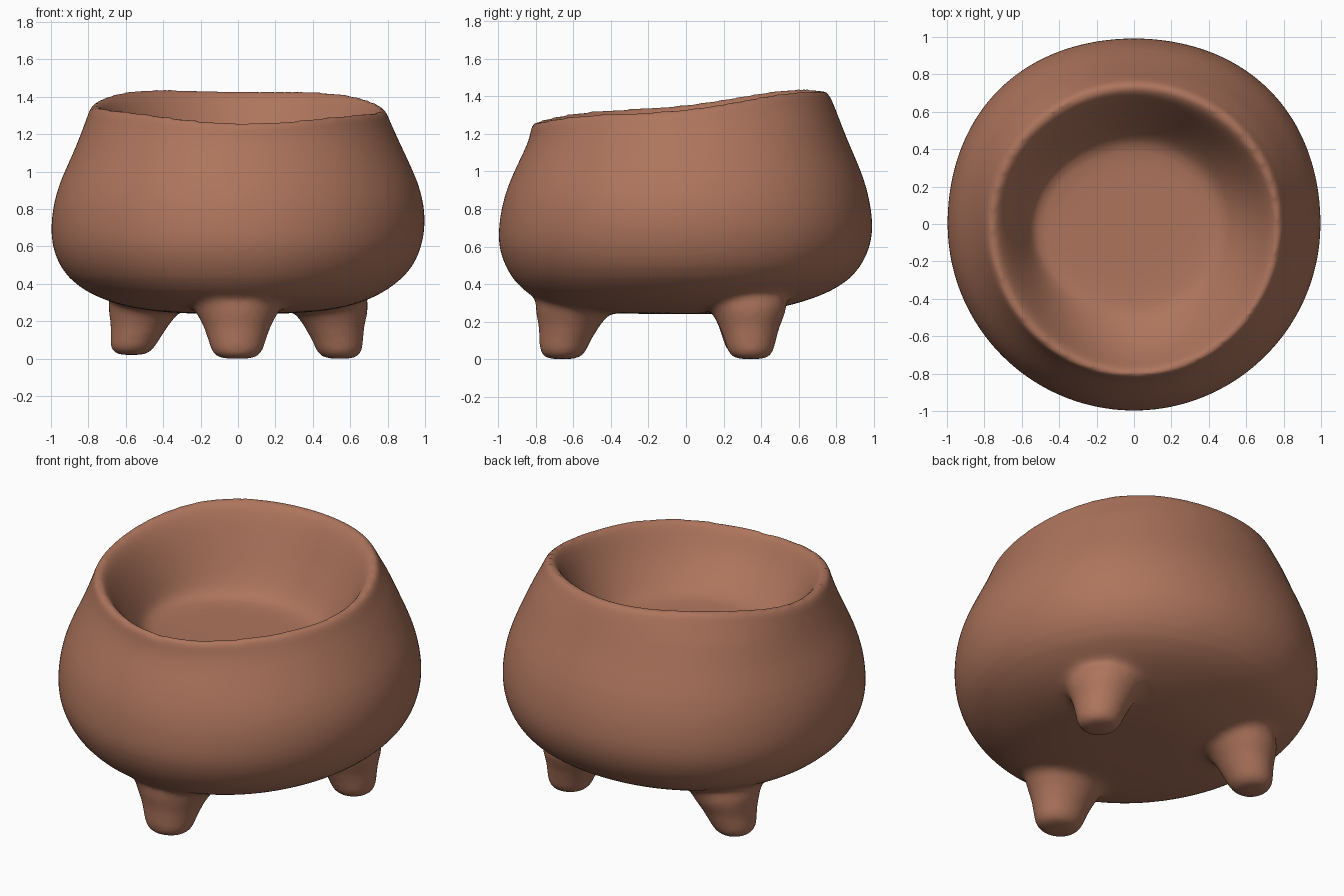
import bpy, bmesh, math

if "Cube" in bpy.data.objects:
    bpy.data.objects.remove(bpy.data.objects["Cube"])

clay = bpy.data.materials.new("terracotta clay")
clay.diffuse_color = (0.42, 0.176, 0.108, 1)
clay.use_nodes = True
clay.node_tree.nodes["Principled BSDF"].inputs["Base Color"].default_value = clay.diffuse_color


def loft(name, rings, segs, levels):
    """Skin rings of points and close both ends with a centre fan."""
    bm = bmesh.new()
    loops = [[bm.verts.new(p) for p in ring] for ring in rings]
    for a, b in zip(loops, loops[1:]):
        for i in range(segs):
            j = (i + 1) % segs
            bm.faces.new((a[i], a[j], b[j], b[i]))
    for loop, flip in ((loops[0], True), (loops[-1], False)):
        c = [sum(v.co[k] for v in loop) / segs for k in range(3)]
        centre = bm.verts.new(c)
        for i in range(segs):
            tri = (loop[i], loop[(i + 1) % segs], centre)
            bm.faces.new(tri[::-1] if flip else tri)
    bmesh.ops.recalc_face_normals(bm, faces=bm.faces)
    me = bpy.data.meshes.new(name)
    bm.to_mesh(me)
    bm.free()
    ob = bpy.data.objects.new(name, me)
    bpy.context.collection.objects.link(ob)
    sub = ob.modifiers.new("smooth", 'SUBSURF')
    sub.levels = sub.render_levels = levels
    return ob


def body_ring(z, right, left, front, back, tilt, segs=64):
    """Lopsided oval made of four quarter ellipses, wavy and higher at the back."""
    pts = []
    for i in range(segs):
        a = 2 * math.pi * i / segs
        c, s = math.cos(a), math.sin(a)
        wave = 0.084 * s - 0.012 * c + 0.022 * math.sin(2 * a) ** 2 - 0.004
        # the back corners of the belly are a little fuller
        full = 1 + (0.025 * math.sin(2 * a) ** 2 if s > 0 and right > 0.83 else 0)
        pts.append((c * full * (right if c > 0 else left),
                    s * full * (back if s > 0 else front), z + tilt * wave))
    return pts


# Pot body: outside from the base up, over the lip, down to the inner floor
profile = [
    # z, right, left, front, back, tilt
    (0.24, 0.15, 0.15, 0.15, 0.15, 0),
    (0.242, 0.36, 0.36, 0.40, 0.32, 0),
    (0.27, 0.57, 0.58, 0.64, 0.50, 0),
    (0.32, 0.72, 0.74, 0.81, 0.68, 0),
    (0.39, 0.84, 0.87, 0.90, 0.84, 0),
    (0.49, 0.94, 0.955, 0.965, 0.935, 0),
    (0.60, 0.983, 0.995, 1.002, 0.984, 0),
    (0.70, 1.002, 1.002, 1.0, 0.999, 0),
    (0.82, 0.998, 0.99, 0.985, 0.985, 0.15),
    (0.95, 0.965, 0.952, 0.955, 0.945, 0.4),
    (1.09, 0.90, 0.882, 0.90, 0.873, 0.6),
    (1.21, 0.845, 0.835, 0.848, 0.82, 0.8),
    (1.29, 0.81, 0.805, 0.828, 0.785, 0.95),
    (1.335, 0.795, 0.79, 0.826, 0.762, 1),
    (1.357, 0.768, 0.762, 0.804, 0.735, 1),
    (1.335, 0.738, 0.725, 0.772, 0.695, 1),
    (1.27, 0.70, 0.68, 0.735, 0.655, 1),
    (1.17, 0.645, 0.63, 0.675, 0.60, 0.8),
    (1.07, 0.575, 0.585, 0.59, 0.54, 0.5),
    (0.985, 0.50, 0.55, 0.50, 0.475, 0.2),
    (0.952, 0.43, 0.51, 0.43, 0.42, 0),
    (0.945, 0.28, 0.32, 0.28, 0.28, 0),
    (0.945, 0.10, 0.10, 0.10, 0.10, 0),
]
body = loft("footed_pot", [body_ring(*row) for row in profile], 64, 1)


def leg(name, foot, top, foot_z, wide):
    """Stubby leg that widens up into the belly."""
    segs = 20
    rows = [  # height, radius, blend from foot to top
        (foot_z, 0.045, 0), (foot_z + 0.003, 0.085, 0),
        (foot_z + 0.03, 0.122, 0.05), (0.09, 0.136, 0.2),
        (0.15, 0.155, 0.5), (0.20, 0.178, 0.75),
        (0.25, 0.205, 0.95), (0.30, 0.215, 1), (0.36, 0.17, 1.1)]
    rings = []
    for z, r, t in rows:
        cx, cy = (foot[k] + (top[k] - foot[k]) * t for k in (0, 1))
        rings.append([(cx + r * wide * math.cos(2 * math.pi * i / segs),
                       cy + r * math.sin(2 * math.pi * i / segs), z)
                      for i in range(segs)])
    return loft(name, rings, segs, 2)


# Three legs: one in front, two at the back
parts = [
    body,
    leg("front_leg", (-0.005, -0.66), (-0.005, -0.60), 0.0, 1.12),
    leg("back_left_leg", (-0.57, 0.335), (-0.50, 0.335), 0.02, 0.95),
    leg("back_right_leg", (0.545, 0.345), (0.495, 0.335), 0.0, 1.0),
]

# Fuse the pot and legs into one clay skin
bm = bmesh.new()
deps = bpy.context.evaluated_depsgraph_get()
for ob in parts:
    temp = bpy.data.meshes.new_from_object(ob.evaluated_get(deps))
    bm.from_mesh(temp)
for ob in parts[1:]:
    bpy.data.objects.remove(ob)
body.modifiers.clear()
bm.to_mesh(body.data)
bm.free()
remesh = body.modifiers.new("fuse", 'REMESH')
remesh.mode = 'VOXEL'
remesh.voxel_size = 0.015
deps = bpy.context.evaluated_depsgraph_get()
fused = bpy.data.meshes.new_from_object(body.evaluated_get(deps))
body.modifiers.clear()

# Soften the joints where the legs meet the belly, lightly even the rest
bm = bmesh.new()
bm.from_mesh(fused)
joints = [v for v in bm.verts if 0.15 < v.co.z < 0.42]
for verts, times in ((joints, 24), (bm.verts[:], 6)):
    for _ in range(times):
        bmesh.ops.smooth_vert(bm, verts=verts, factor=0.5, use_axis_x=True,
                              use_axis_y=True, use_axis_z=True)
for f in bm.faces:
    f.smooth = True
bm.to_mesh(fused)
bm.free()
fused.materials.clear()
fused.materials.append(clay)
body.data = fused
